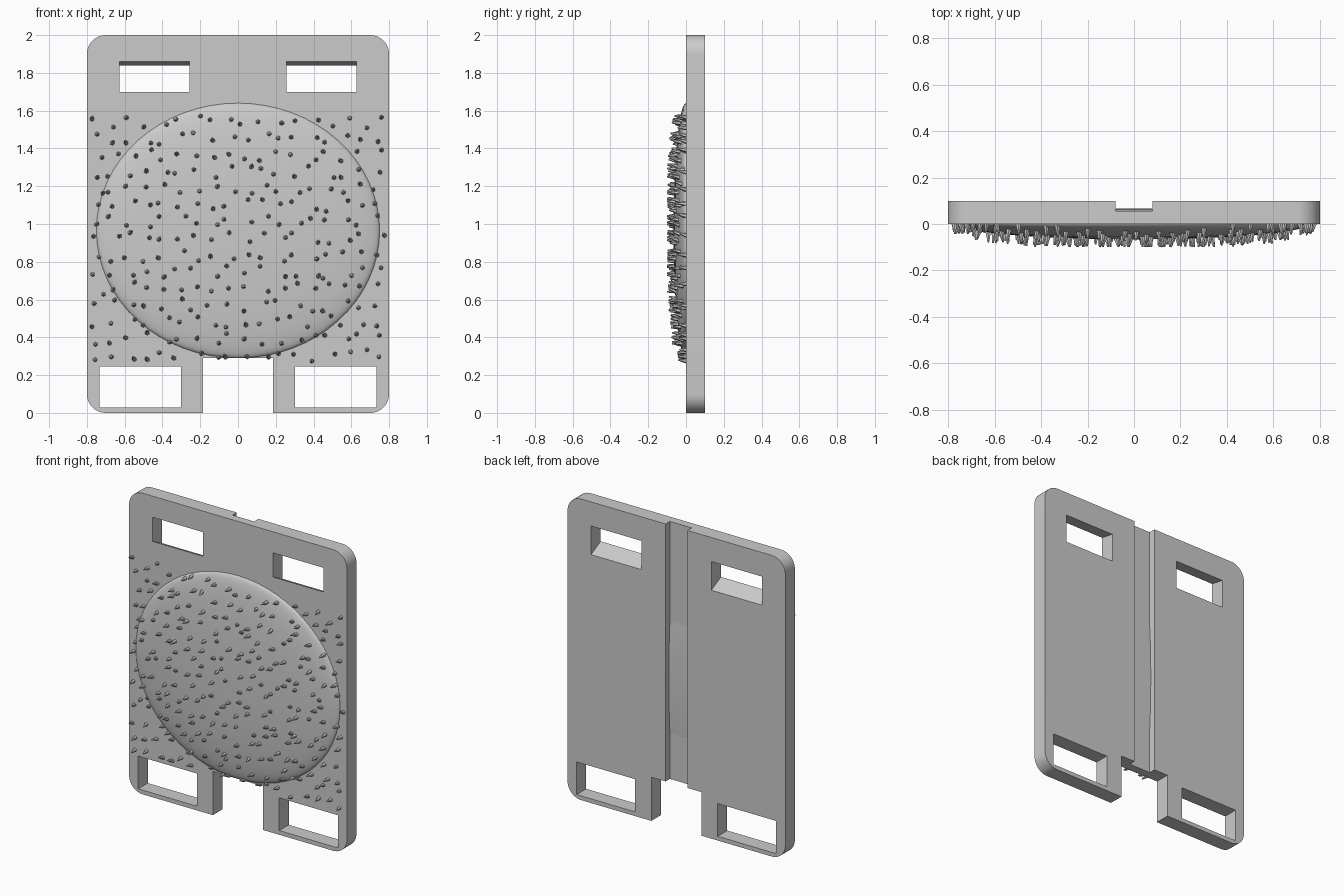
import bpy, bmesh, math, random
from mathutils import Matrix, Vector

if "Cube" in bpy.data.objects:
    bpy.data.objects.remove(bpy.data.objects["Cube"])

random.seed(7)


def finish(bm, name):
    bmesh.ops.recalc_face_normals(bm, faces=bm.faces)
    mesh = bpy.data.meshes.new(name)
    bm.to_mesh(mesh)
    bm.free()
    obj = bpy.data.objects.new(name, mesh)
    bpy.context.collection.objects.link(obj)
    return obj


def prism(name, start, shift):
    """Extrude a polygon of 3D points by a vector."""
    bm = bmesh.new()
    face = bm.faces.new([bm.verts.new(p) for p in start])
    new = bmesh.ops.extrude_face_region(bm, geom=[face])["geom"]
    verts = [v for v in new if isinstance(v, bmesh.types.BMVert)]
    bmesh.ops.translate(bm, vec=shift, verts=verts)
    return finish(bm, name)


def smooth(obj, angle):
    bpy.ops.object.select_all(action='DESELECT')
    obj.select_set(True)
    bpy.context.view_layer.objects.active = obj
    bpy.ops.object.shade_smooth_by_angle(angle=math.radians(angle))


# Plate: half outline with rounded corners and bottom notch, mirrored
W, H, R, T = 0.8, 2.0, 0.1, 0.1
half = [(0.185, 0.29), (0.185, 0)]
for cz, a0 in ((R, -90), (H - R, 0)):
    for i in range(11):
        a = math.radians(a0 + 9 * i)
        half.append((W - R + R * math.cos(a), cz + R * math.sin(a)))
outline = half + [(-x, z) for x, z in reversed(half)]
plate = prism("plate", [(x, 0, z) for x, z in outline], (0, T, 0))

# Cutters: strap slots (upper pair slopes down to the back) and back groove
# each entry: x start, width, side profile as (y, z)
upper = [(-0.1, 1.75), (0.2, 1.60), (0.2, 1.82), (-0.1, 1.88)]
lower = [(-0.1, 0.028), (0.2, 0.028), (0.2, 0.245), (-0.1, 0.245)]
groove = [(0.055, -0.2), (0.2, -0.2), (0.2, 2.2), (0.055, 2.2)]
cuts = [(-0.08, 0.16, groove)]
for x0, w, prof in ((0.257, 0.37, upper), (0.303, 0.43, lower)):
    cuts += [(x0, w, prof), (-x0 - w, w, prof)]
for x0, w, prof in cuts:
    cutter = prism("cutter", [(x0, y, z) for y, z in prof], (w, 0, 0))
    cutter.hide_render = True
    mod = plate.modifiers.new("cut", 'BOOLEAN')
    mod.operation = 'DIFFERENCE'
    mod.solver = 'EXACT'
    mod.object = cutter
    bpy.context.view_layer.objects.active = plate
    bpy.ops.object.modifier_apply(modifier=mod.name)
    bpy.data.objects.remove(cutter)
smooth(plate, 20)

# Dome: flattened ellipsoid set into the plate
RX, RY, RZ, CZ = 0.75, 0.066, 0.675, 0.965
bm = bmesh.new()
bmesh.ops.create_uvsphere(
    bm, u_segments=64, v_segments=32, radius=1,
    matrix=Matrix.Translation((0, 0, CZ)) @ Matrix.Diagonal((RX, RY, RZ, 1))
    @ Matrix.Rotation(math.pi / 2, 4, 'X'))
dome = finish(bm, "dome")
smooth(dome, 40)

# Spikes: jittered grid of small tilted cones over dome and plate
bm = bmesh.new()
COLS, ROWS, LENGTH = 18, 15, 0.05
for i in range(COLS):
    for j in range(ROWS):
        x = -0.745 + 1.49 * i / (COLS - 1) + random.uniform(-0.033, 0.033)
        z = 0.305 + 1.235 * j / (ROWS - 1) + random.uniform(-0.033, 0.033)
        if abs(x) < 0.2:
            z = max(z, 0.295)
        d = 1 - (x / RX) ** 2 - ((z - CZ) / RZ) ** 2
        y = -RY * math.sqrt(max(d, 0))
        aim = Vector((random.uniform(-0.25, 0.25), -1, random.uniform(-0.1, 0.35)))
        aim.normalize()
        length = min(LENGTH * random.uniform(0.85, 1.1), 0.108 + y)
        rot = aim.to_track_quat('Z', 'Y').to_matrix().to_4x4()
        mid = Vector((x, y + 0.008, z)) + aim * length / 2
        bmesh.ops.create_cone(
            bm, cap_ends=True, segments=6, radius1=0.014, radius2=0.004,
            depth=length, matrix=Matrix.Translation(mid) @ rot)
finish(bm, "spikes")
